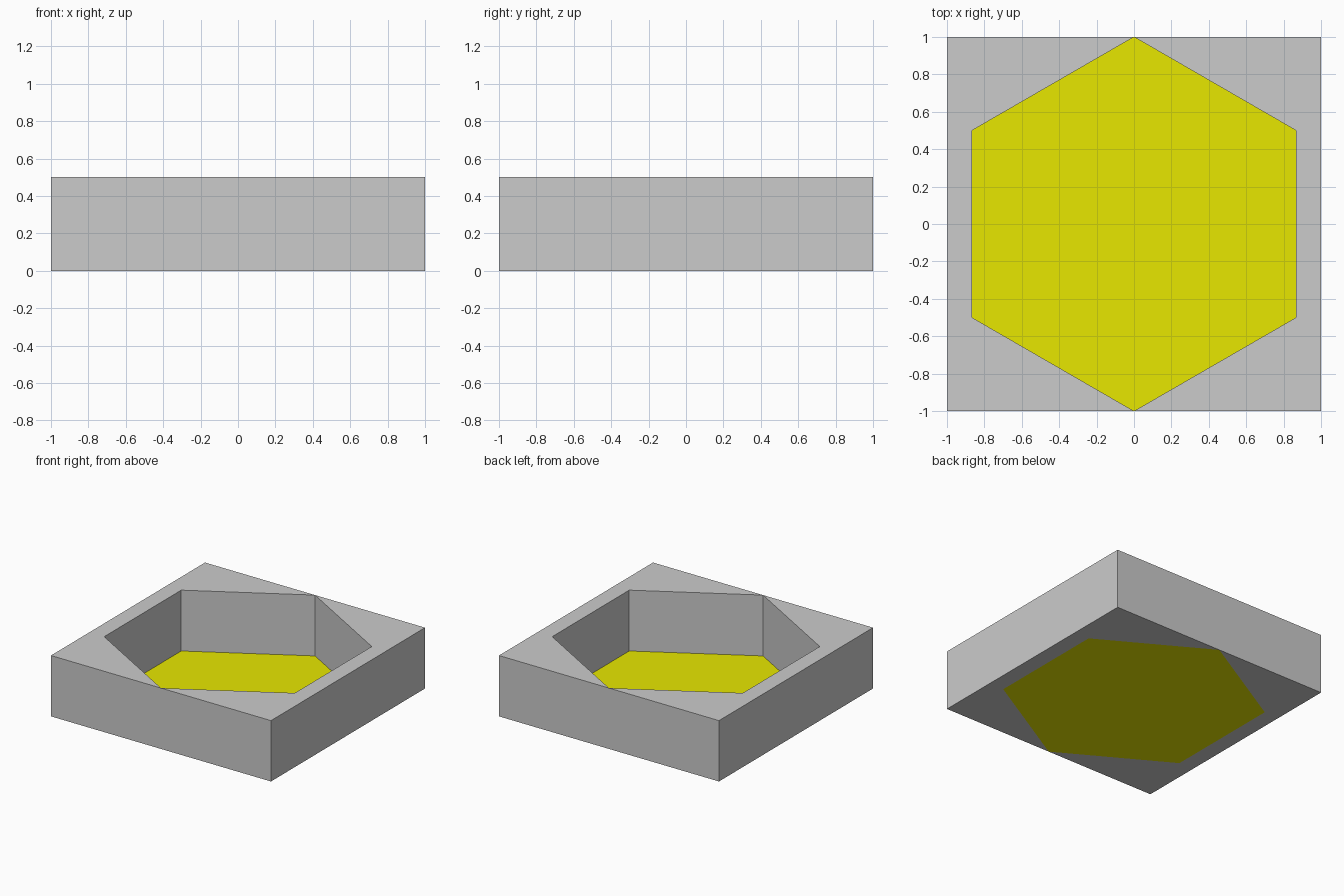
import bpy, bmesh
from math import sin, cos, radians

if "Cube" in bpy.data.objects:
    bpy.data.objects.remove(bpy.data.objects["Cube"])

HEIGHT = 0.5
# hexagon of radius 1 with corners on the front and back edges
HEX = [(cos(radians(30 + 60 * i)), sin(radians(30 + 60 * i))) for i in range(6)]


def make_plate(name, outline, height=0.0):
    """Flat polygon at z = 0, extruded upward when a height is given."""
    bm = bmesh.new()
    face = bm.faces.new([bm.verts.new((x, y, 0)) for x, y in outline])
    if height:
        top = bmesh.ops.extrude_face_region(bm, geom=[face], use_keep_orig=True)
        verts = [v for v in top["geom"] if isinstance(v, bmesh.types.BMVert)]
        bmesh.ops.translate(bm, verts=verts, vec=(0, 0, height))
        bmesh.ops.recalc_face_normals(bm, faces=bm.faces)
    mesh = bpy.data.meshes.new(name)
    bm.to_mesh(mesh)
    bm.free()
    obj = bpy.data.objects.new(name, mesh)
    bpy.context.collection.objects.link(obj)
    return obj


# Square block with hexagonal opening: right half, mirrored to the left
half = [(0, -1), (1, -1), (1, 1), (0, 1), HEX[0], HEX[5]]
block = make_plate("hex_block", half, HEIGHT)
mirror = block.modifiers.new("mirror_left", "MIRROR")
mirror.use_axis = (True, False, False)
mirror.use_mirror_merge = False

# Yellow floor closing the opening
floor = make_plate("yellow_floor", HEX)
yellow = bpy.data.materials.new("yellow")
yellow.diffuse_color = (0.8, 0.8, 0.0, 1)
yellow.use_nodes = True
yellow.node_tree.nodes["Principled BSDF"].inputs["Base Color"].default_value = yellow.diffuse_color
floor.data.materials.append(yellow)
